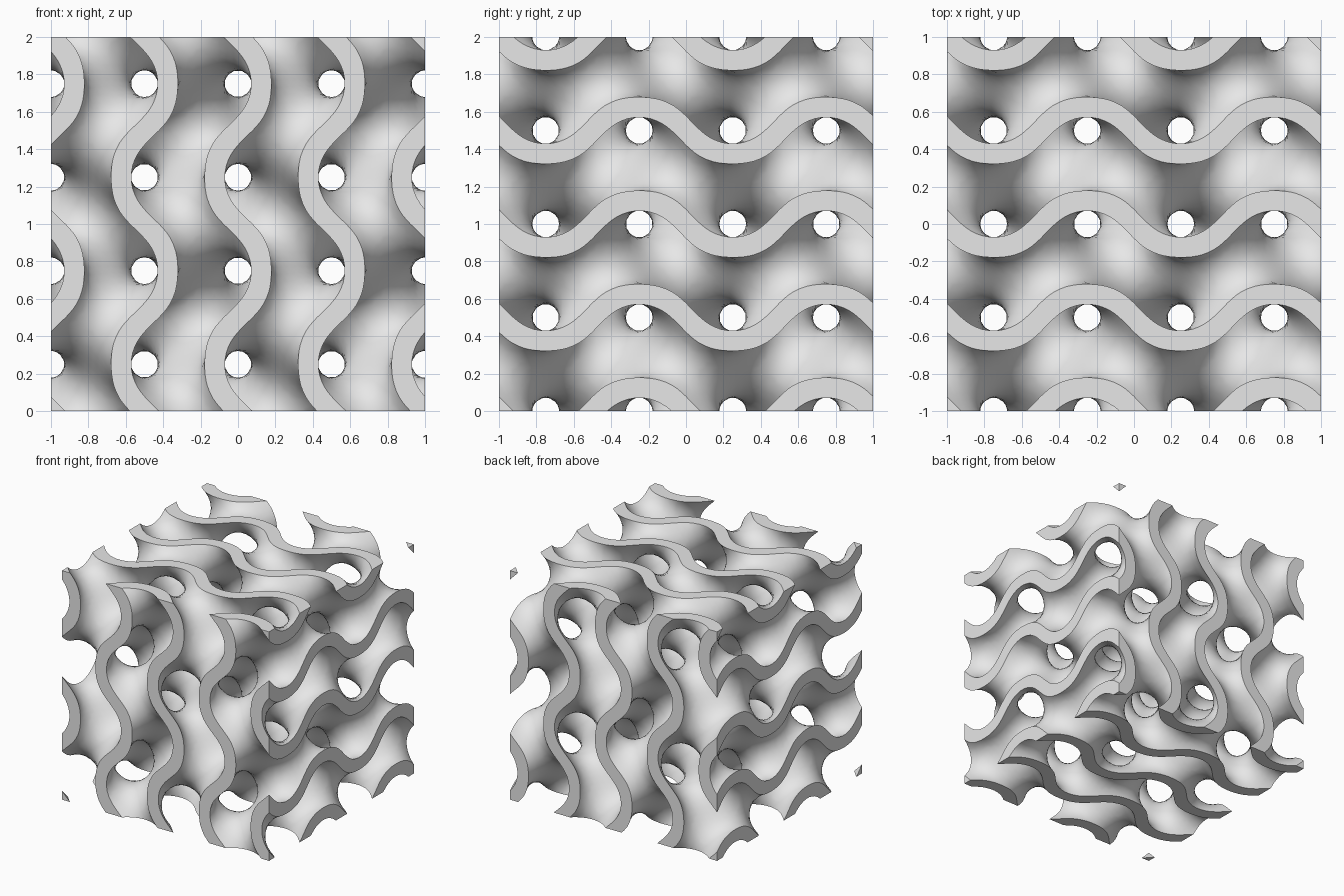
import bpy
import math
from itertools import product
from mathutils import Vector

cube = bpy.data.objects.get("Cube")
if cube:
    bpy.data.objects.remove(cube, do_unlink=True)

STEPS = 48              # grid cells along each side of the block
WALL = 0.47             # half thickness of the wall, as a field value
WAVE = 2 * math.pi      # one repeat per unit
LAST = STEPS + 2        # index of the outer padding layer


def field(p):
    (sx, sy, sz), (cx, cy, cz) = [[fn(WAVE * v) for v in p] for fn in (math.sin, math.cos)]
    return sx * cy + sy * cz + sz * cx


def gradient(p):
    (sx, sy, sz), (cx, cy, cz) = [[fn(WAVE * v) for v in p] for fn in (math.sin, math.cos)]
    return WAVE * Vector((cx * cy - sz * sx, cy * cz - sx * sy, cz * cx - sy * sz))


# Grid nodes; padding nodes sit on the block's faces, so the cut faces come out flat
def coord(i):
    return min(max(2 * (i - 1) / STEPS - 1, -1), 1)


def position(n):
    return Vector([coord(i) for i in n])


def is_padding(n):
    return min(n) == 0 or max(n) == LAST


values = {n: field(position(n)) for n in product(range(LAST + 1), repeat=3)}
solid = {n: abs(v) < WALL and not is_padding(n) for n, v in values.items()}


def shift(n, *axes, by=1):
    n = list(n)
    for a in axes:
        n[a] += by
    return tuple(n)


CORNERS = list(product((0, 1), repeat=3))
CELL_EDGES = [(c, shift(c, a)) for c in CORNERS for a in range(3) if c[a] == 0]


def cell_point(cell):
    """Place one vertex in a cell, on the wall surface or on a cut face."""
    on_wall, on_cut = [], []
    for ends in CELL_EDGES:
        a, b = [tuple(i + j for i, j in zip(cell, e)) for e in ends]
        if solid[a] == solid[b]:
            continue
        if solid[b]:
            a, b = b, a
        if is_padding(b):
            on_cut.append(position(a))
        else:
            level = math.copysign(WALL, values[b])
            t = (level - values[a]) / (values[b] - values[a])
            on_wall.append(position(a).lerp(position(b), t))
    points = on_wall or on_cut
    p = sum(points, Vector()) / len(points)
    if on_wall:
        # Pull the vertex exactly onto the surface, keeping cut faces flat
        free = Vector([0 < i < LAST - 1 for i in cell])
        for _ in range(2):
            g = gradient(p) * free
            miss = field(p) - math.copysign(WALL, field(p))
            p -= g * (miss / max(g.length_squared, 1))
        p = Vector([min(max(v, -1), 1) for v in p])
    return p + Vector((0, 0, 1))


# Join the cells around every grid edge that crosses the surface
verts, faces, index = [], [], {}


def vertex(cell):
    if cell not in index:
        index[cell] = len(verts)
        verts.append(cell_point(cell))
    return index[cell]


for n in product(range(LAST), repeat=3):
    for a in range(3):
        if solid[n] == solid[shift(n, a)]:
            continue
        b, c = (a + 1) % 3, (a + 2) % 3
        ring = [shift(n, b, c, by=-1), shift(n, c, by=-1), n, shift(n, b, by=-1)]
        quad = [vertex(cell) for cell in ring]
        faces.append(quad if solid[n] else quad[::-1])

mesh = bpy.data.meshes.new("gyroid_block")
mesh.from_pydata(verts, [], faces)
mesh.validate()
block = bpy.data.objects.new("gyroid_block", mesh)
bpy.context.collection.objects.link(block)

# Plain grey finish
grey = bpy.data.materials.new("light_grey")
grey.use_nodes = True
grey.diffuse_color = (0.8, 0.8, 0.8, 1)
grey.node_tree.nodes["Principled BSDF"].inputs["Base Color"].default_value = grey.diffuse_color
mesh.materials.append(grey)

# Smooth walls with crisp cut edges
bpy.ops.object.select_all(action="DESELECT")
block.select_set(True)
bpy.context.view_layer.objects.active = block
bpy.ops.object.shade_smooth_by_angle(angle=math.radians(40))
